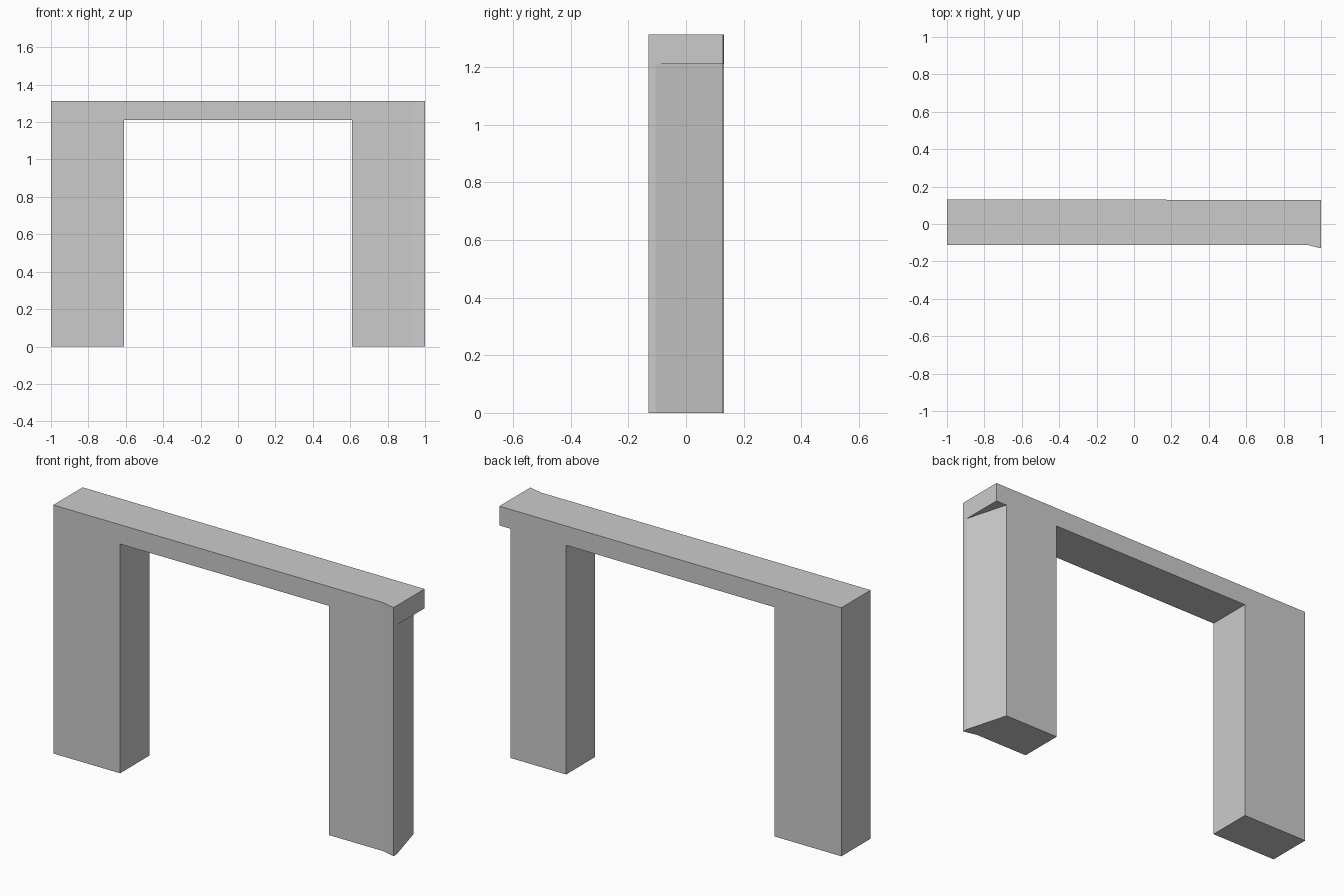
import bpy, bmesh

old = bpy.data.objects.get("Cube")
if old:
    bpy.data.objects.remove(old, do_unlink=True)

stone = bpy.data.materials.new("plain grey")
stone.use_nodes = True
grey = (0.6, 0.6, 0.6, 1)
stone.diffuse_color = grey
stone.node_tree.nodes["Principled BSDF"].inputs["Base Color"].default_value = grey

TOP, SOFFIT = 1.312, 1.21     # lintel top and underside
OPENING = 0.61                # half width of the opening
FRONT = -0.112


def back(x):
    """Depth of the very slightly tapering back wall."""
    return 0.13 - 0.002 * x


def prism(name, plan, z0, z1):
    """Extrude a counter-clockwise plan outline from z0 up to z1."""
    bm = bmesh.new()
    base = bm.faces.new([bm.verts.new((x, y, z0)) for x, y in plan])
    copy = bmesh.ops.extrude_face_region(bm, geom=[base], use_keep_orig=True)
    bmesh.ops.translate(bm, vec=(0, 0, z1 - z0), verts=[
        g for g in copy["geom"] if isinstance(g, bmesh.types.BMVert)])
    bmesh.ops.recalc_face_normals(bm, faces=bm.faces)
    mesh = bpy.data.meshes.new(name)
    bm.to_mesh(mesh)
    bm.free()
    mesh.materials.append(stone)
    obj = bpy.data.objects.new(name, mesh)
    bpy.context.collection.objects.link(obj)


# Flared front corner shared by the lintel and the left post
flare = [(0.925, FRONT), (1, -0.13)]

# Lintel spanning the full width
prism("lintel", [(-1, FRONT), *flare, (1, back(1)), (-1, back(-1))], SOFFIT, TOP)

# Plain rectangular right post
prism("right_post", [(-1, FRONT), (-OPENING, FRONT),
                     (-OPENING, back(-OPENING)), (-1, back(-1))], 0, SOFFIT)

# Left post, with its outer side slanting in beneath the lintel end
prism("left_post", [(OPENING, FRONT), *flare, (1, -0.105),
                    (0.935, back(0.935)), (OPENING, back(OPENING))], 0, SOFFIT)
